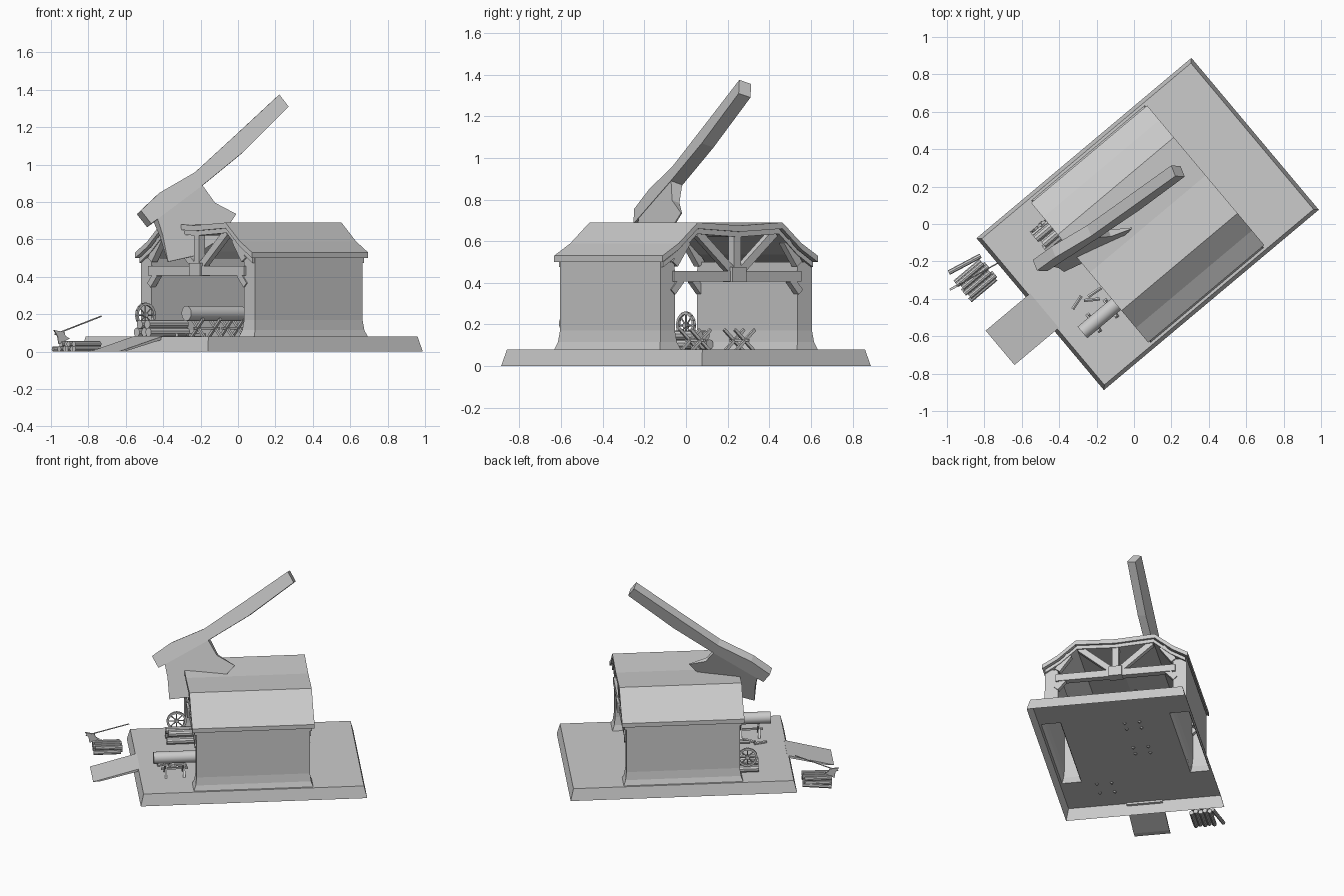
import bpy, bmesh, math
from math import cos, sin, pi
from mathutils import Matrix, Vector

cube = bpy.data.objects.get("Cube")
if cube:
    bpy.data.objects.remove(cube)

grey = bpy.data.materials.new("plain grey")
grey.use_nodes = True
grey.diffuse_color = (0.6, 0.6, 0.6, 1)
grey.node_tree.nodes["Principled BSDF"].inputs["Base Color"].default_value = (0.6, 0.6, 0.6, 1)

# The yard is turned on the ground; u runs along it, v across it
YARD = Matrix.Translation((0.073, 0, 0)) @ Matrix.Rotation(math.radians(40), 4, 'Z')


def finish(name, bm, frame=YARD, smooth=False, fix=True):
    if fix:
        bmesh.ops.recalc_face_normals(bm, faces=bm.faces)
    bm.transform(frame)
    mesh = bpy.data.meshes.new(name)
    bm.to_mesh(mesh)
    bm.free()
    mesh.materials.append(grey)
    ob = bpy.data.objects.new(name, mesh)
    bpy.context.collection.objects.link(ob)
    if smooth:
        bpy.ops.object.select_all(action='DESELECT')
        ob.select_set(True)
        bpy.context.view_layer.objects.active = ob
        bpy.ops.object.shade_smooth_by_angle()
    return ob


def along(p, q):
    p, q = Vector(p), Vector(q)
    d = q - p
    turn = d.to_track_quat('Z', 'Y').to_matrix().to_4x4()
    return Matrix.Translation((p + q) / 2) @ turn, d.length


def rod(bm, p, q, r, sides=8):
    m, length = along(p, q)
    bmesh.ops.create_cone(bm, cap_ends=True, segments=sides, radius1=r, radius2=r, depth=length, matrix=m)


def bar(bm, p, q, w, h):
    m, length = along(p, q)
    bmesh.ops.create_cube(bm, size=1, matrix=m @ Matrix.Diagonal((w, h, length, 1)))


def block(bm, centre, size):
    bmesh.ops.create_cube(bm, size=1, matrix=Matrix.Translation(centre) @ Matrix.Diagonal((*size, 1)))


def solid(bm, a, b):
    va, vb = [bm.verts.new(p) for p in a], [bm.verts.new(p) for p in b]
    bm.faces.new(va)
    bm.faces.new(vb[::-1])
    for i in range(len(va)):
        j = (i + 1) % len(va)
        bm.faces.new((va[j], va[i], vb[i], vb[j]))


# Base and walls: one open shell, the walls pulled up out of the base top
bm = bmesh.new()
us = (-0.73, -0.395, 0.395, 0.73)
vs = (-0.51, -0.495, -0.365, 0.365, 0.495, 0.51)
grid = [[bm.verts.new((u, v, 0.08)) for v in vs] for u in us]
walls = []
for i in range(len(us) - 1):
    for j in range(len(vs) - 1):
        f = bm.faces.new((grid[i][j], grid[i + 1][j], grid[i + 1][j + 1], grid[i][j + 1]))
        if i == 1 and j in (1, 3):
            walls.append(f)
bm.normal_update()
rim = [e for e in bm.edges if e.is_boundary]
new = bmesh.ops.extrude_edge_only(bm, edges=rim)["geom"]
for v in new:
    if isinstance(v, bmesh.types.BMVert):
        v.co = (v.co.x * 0.75 / 0.73, v.co.y * 0.53 / 0.51, 0)
for inset, rise in ((0.018, 0.035), (0.01, 0.055), (0.0005, 0.33)):
    bm.normal_update()
    bmesh.ops.inset_individual(bm, faces=walls, thickness=inset, depth=rise)
finish("base_and_walls", bm, fix=False)

# Roof: two stacked layers with a slightly sagging top
half = ((0.0, 0.675), (0.265, 0.69), (0.385, 0.59), (0.487, 0.53))
outline = [(-v, z) for v, z in half[:0:-1]] + list(half)


def roof(name, length, spread, top, bottom):
    bm = bmesh.new()
    rows = []
    for u in (-length, length):
        for drop in (top, bottom):
            rows.append([bm.verts.new((u, v * spread, z - drop)) for v, z in outline])
    lt, lb, rt, rb = rows
    for p, q in ((lt, rt), (lb, rb), (lt, lb), (rt, rb)):
        for i in range(len(outline) - 1):
            bm.faces.new((p[i], p[i + 1], q[i + 1], q[i]))
    for k in (0, -1):
        bm.faces.new((lt[k], rt[k], rb[k], lb[k]))
    finish(name, bm)


roof("roof_top", 0.405, 1, 0, 0.03)
roof("roof_lining", 0.39, 0.965, 0.03, 0.055)

# End trusses
for end, side in (("front", -1), ("back", 1)):
    bm = bmesh.new()
    u = side * 0.365
    block(bm, (u, 0, 0.432), (0.045, 0.8, 0.05))
    block(bm, (u, 0, 0.44), (0.07, 0.09, 0.07))
    block(bm, (u, 0, 0.55), (0.04, 0.045, 0.17))
    for s in (-1, 1):
        bar(bm, (u, s * 0.03, 0.46), (u, s * 0.24, 0.64), 0.035, 0.04)
        bar(bm, (u, s * 0.40, 0.355), (u, s * 0.345, 0.415), 0.035, 0.035)
        bar(bm, (u, s * 0.39, 0.49), (u, s * 0.31, 0.60), 0.04, 0.04)
    finish(end + "_truss", bm)

# Ramp
bm = bmesh.new()
path = ((-1.03, 0), (-0.72, 0.083), (-0.72, 0.066), (-0.99, 0))
solid(bm, [(u, -0.12, z) for u, z in path], [(u, 0.12, z) for u, z in path])
finish("ramp", bm)

# Great axe: outlines laid on a leaning plane, thinning towards the edge


def leaf(bm, pts, plane):
    a, b, c = plane
    n = Vector((-b, 1, -c)).normalized()
    mid = [(Vector((x, a + b * x + c * z, z)), t) for x, z, t in pts]
    solid(bm, [p + n * t for p, t in mid], [p - n * t for p, t in mid])


LEAN = (-0.275, 0.39, 0.35)
handle = ((-0.53, 0.745), (-0.43, 0.84), (-0.24, 0.95), (0, 1.17), (0.21, 1.365), (0.26, 1.30),
          (0.02, 1.06), (-0.2, 0.88), (-0.44, 0.70), (-0.475, 0.675))
bm = bmesh.new()
leaf(bm, [(x, z, 0.032) for x, z in handle], LEAN)
finish("great_axe_handle", bm, Matrix())
neck = [(-0.44, 0.70, 0.03), (-0.2, 0.88, 0.03)]
cheek = [(-0.41, 0.62, 0.02), (-0.13, 0.79, 0.02)]
edge = [(-0.375, 0.48, 0.003), (-0.24, 0.51, 0.003), (-0.10, 0.60, 0.003), (-0.01, 0.735, 0.003)]
bm = bmesh.new()
leaf(bm, neck + cheek[::-1], LEAN)
leaf(bm, cheek + edge[::-1], LEAN)
finish("great_axe_blade", bm, Matrix())

# Small axe on the log pile
SMALL = (0.2, 0.56, 0)
bm = bmesh.new()
rod(bm, (-0.98, -0.35, 0.092), (-0.73, -0.21, 0.19), 0.004, 6)
leaf(bm, [(-0.985, 0.115, 0.006), (-0.93, 0.105, 0.006), (-0.925, 0.085, 0.004), (-0.90, 0.07, 0.001),
          (-0.96, 0.04, 0.001), (-0.965, 0.08, 0.004)], SMALL)
finish("small_axe", bm, Matrix())


# Log piles
def pile(name, u0, u1, v, r, counts, floor):
    bm = bmesh.new()
    for row, count in enumerate(counts):
        z = floor + r + row * r * 1.75
        for k in range(count):
            w = v + (k - (count - 1) / 2) * r * 2.05
            shift = 0.012 * ((k + row) % 2)
            rod(bm, (u0 + shift, w, z), (u1 + shift, w, z), r, 10)
    finish(name, bm, smooth=True)


pile("outdoor_log_pile", -0.99, -0.81, 0.36, 0.015, (5, 4), 0)
pile("indoor_log_pile", -0.51, -0.24, 0.30, 0.024, (3, 2), 0.08)
bm = bmesh.new()
rod(bm, (-0.99, -0.26, 0.014), (-0.82, -0.17, 0.014), 0.013)
finish("loose_log", bm, Matrix(), True)

# Big log resting on a sawhorse
bm = bmesh.new()
rod(bm, (-0.64, -0.22, 0.205), (-0.26, -0.22, 0.205), 0.04, 24)
finish("big_log", bm, smooth=True)


# Sawhorses: two crossed leg pairs joined by a rail
def sawhorse(name, u, v, gap):
    bm = bmesh.new()
    for s in (-1, 1):
        for t in (-1, 1):
            bar(bm, (u + s * gap, v - t * 0.055, 0.075), (u + s * gap + t * 0.008, v + t * 0.055, 0.175), 0.014, 0.014)
    bar(bm, (u - gap - 0.03, v, 0.125), (u + gap + 0.03, v, 0.125), 0.012, 0.012)
    finish(name, bm)


sawhorse("log_sawhorse", -0.50, -0.22, 0.06)
sawhorse("inner_sawhorse_front", -0.05, 0.1, 0.04)
sawhorse("inner_sawhorse_back", 0.28, 0.1, 0.04)

# Wood scraps
bm = bmesh.new()
for x, y, a in ((-0.305, -0.42, 1.0), (-0.225, -0.405, 0.1), (-0.21, -0.365, 0.6)):
    d = Vector((cos(a), sin(a), 0)) * 0.042
    p = Vector((x, y, 0.09))
    rod(bm, p - d, p + d, 0.01, 6)
finish("wood_scraps", bm, Matrix())

# Spoked wheel standing beside the wall
bm = bmesh.new()
hub = Vector((-0.435, 0.365, 0.195))
ring = [hub + Vector((cos(k * pi / 8), 0, sin(k * pi / 8))) * 0.06 for k in range(16)]
for k in range(16):
    bar(bm, ring[k - 1], ring[k], 0.014, 0.014)
for k in range(0, 16, 2):
    rod(bm, hub, ring[k], 0.004, 6)
rod(bm, hub - Vector((0, 0.012, 0)), hub + Vector((0, 0.012, 0)), 0.013, 10)
finish("wheel", bm)
